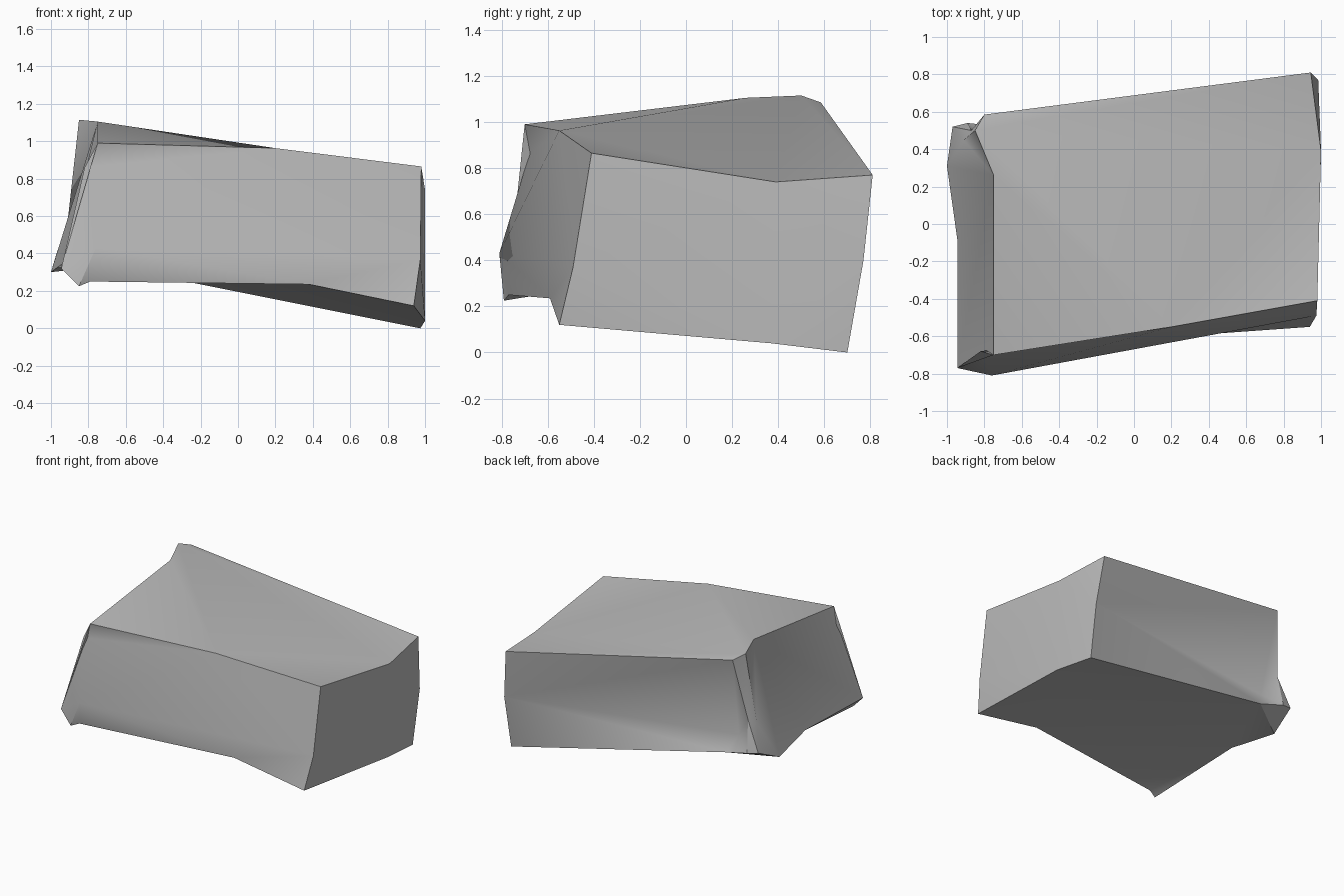
import bpy, bmesh, math

start_cube = bpy.data.objects.get("Cube")
if start_cube:
    bpy.data.objects.remove(start_cube, do_unlink=True)

# Stone colour
stone = bpy.data.materials.new("stone_grey")
stone.use_nodes = True
grey = (0.5, 0.5, 0.5, 1.0)
stone.diffuse_color = grey
shader = next(n for n in stone.node_tree.nodes if n.type == "BSDF_PRINCIPLED")
shader.inputs["Base Color"].default_value = grey
shader.inputs["Roughness"].default_value = 0.9

# Outline of the broad +x end
broad_end = dict(
    end_top_front=(0.98, -0.41, 0.865), end_top_mid=(1.0, 0.39, 0.74),
    end_top_back=(0.945, 0.81, 0.77), end_back=(0.985, 0.77, 0.40),
    end_low_back=(0.975, 0.70, 0.0), end_low_mid=(1.0, 0.37, 0.04),
    end_low_front=(0.94, -0.55, 0.12), end_front=(0.975, -0.49, 0.37))

# Ridge and front edge
long_edges = dict(
    brow=(0.2, -0.55, 0.963), crest_front=(-0.75, -0.70, 0.99),
    crest=(-0.75, 0.26, 1.105), peak=(-0.85, 0.50, 1.115),
    peak_back=(-0.80, 0.585, 1.085), under_brow=(-0.82, -0.68, 0.86),
    belly=(0.38, -0.59, 0.235))

# Chipped corners of the narrow -x end
narrow_end = dict(
    nose=(-0.76, -0.81, 0.43), nose_low=(-0.79, -0.77, 0.25),
    nose_tip=(-0.85, -0.79, 0.225), nose_side=(-0.945, -0.77, 0.32),
    side_low=(-0.945, -0.08, 0.34), tail=(-1.0, 0.31, 0.30),
    side_dent=(-0.91, 0.45, 0.58), ledge_top=(-0.76, 0.45, 0.46),
    ledge_low=(-0.70, 0.52, 0.335), chip_low=(-0.89, 0.54, 0.385),
    chip_side=(-0.97, 0.52, 0.40), chip_top=(-0.87, 0.50, 0.62))

# Each patch is a fan of triangles around its first corner
patches = {
    "top": ["brow end_top_front end_top_mid peak crest crest_front",
            "peak end_top_mid end_top_back peak_back"],
    "front": ["brow crest_front under_brow nose end_front end_top_front",
              "belly nose_low nose end_front end_low_front",
              "nose under_brow nose_side nose_tip nose_low"],
    "broad_end": ["end_top_mid end_top_front end_front end_low_mid end_back end_top_back",
                  "end_low_mid end_front end_low_front",
                  "end_low_mid end_back end_low_back"],
    "back": ["end_back end_top_back peak_back ledge_top ledge_low end_low_back"],
    "narrow_end": ["nose_side under_brow crest_front crest side_low",
                   "crest side_low tail side_dent peak"],
    "chipped_corner": ["chip_top peak peak_back ledge_top chip_low chip_side side_dent peak",
                       "chip_low ledge_top ledge_low",
                       "chip_side side_dent tail"],
    "underside": ["ledge_low end_low_back end_low_mid belly side_low tail chip_low",
                  "belly end_low_mid end_low_front",
                  "side_low belly nose_low nose_tip nose_side",
                  "tail chip_low chip_side"],
}

bm = bmesh.new()
corners = {}
for outline in (broad_end, long_edges, narrow_end):
    for name, place in outline.items():
        corners[name] = bm.verts.new(place)


def add_fan(names):
    hub, *rim = [corners[n] for n in names.split()]
    for a, b in zip(rim, rim[1:]):
        bm.faces.new((hub, a, b))


for fans in patches.values():
    for fan in fans:
        add_fan(fan)
bmesh.ops.recalc_face_normals(bm, faces=bm.faces)

# Boulder object
mesh = bpy.data.meshes.new("boulder")
bm.to_mesh(mesh)
bm.free()
mesh.materials.append(stone)
boulder = bpy.data.objects.new("boulder", mesh)
bpy.context.collection.objects.link(boulder)

# Smooth facets with crisp main edges
bpy.ops.object.select_all(action="DESELECT")
boulder.select_set(True)
bpy.context.view_layer.objects.active = boulder
bpy.ops.object.shade_smooth_by_angle(angle=math.radians(35))
